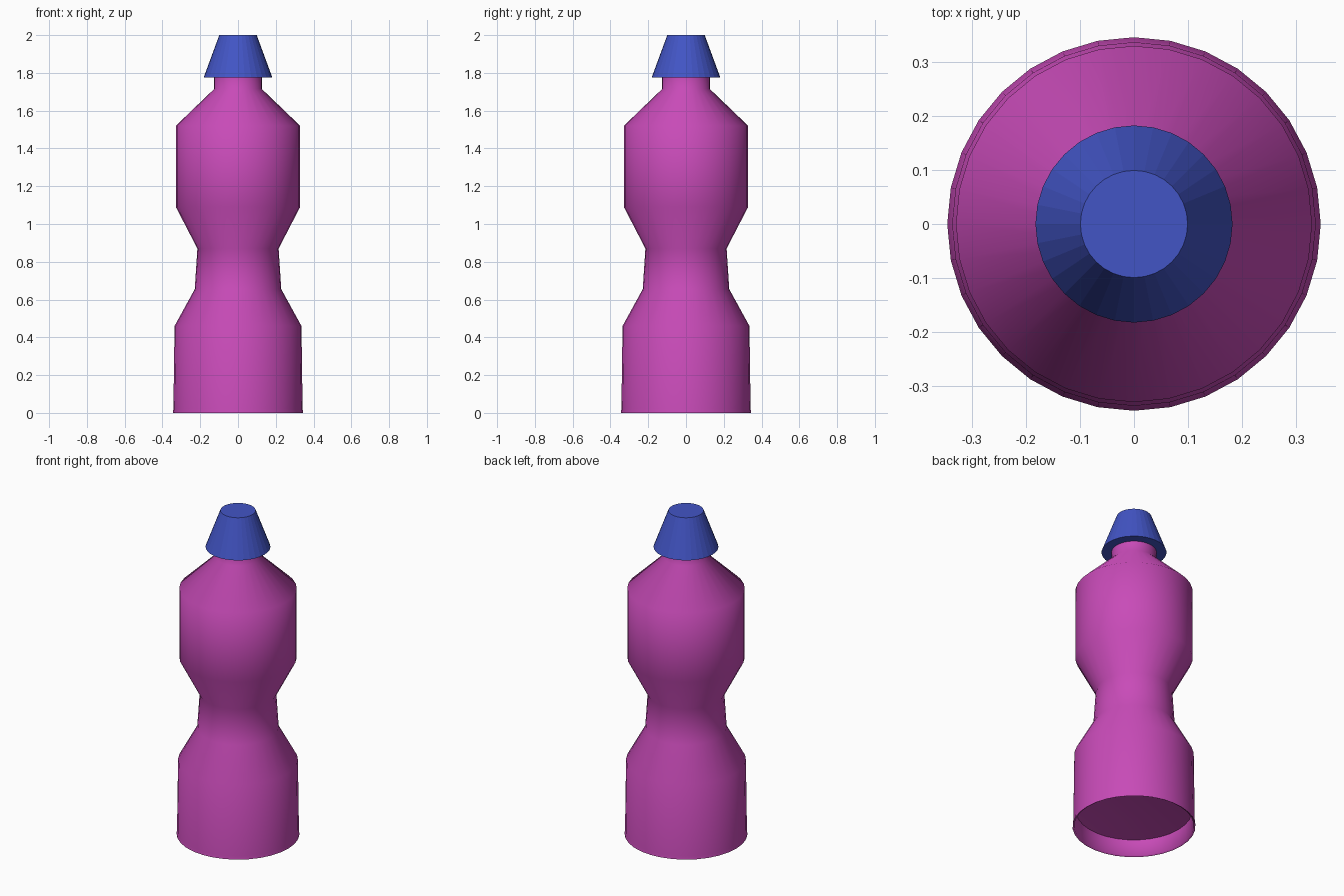
import bpy, bmesh, math

if "Cube" in bpy.data.objects:
    bpy.data.objects.remove(bpy.data.objects["Cube"])

SIDES = 32


def material(name, color):
    m = bpy.data.materials.new(name)
    m.diffuse_color = (*color, 1)
    m.use_nodes = True
    m.node_tree.nodes["Principled BSDF"].inputs["Base Color"].default_value = m.diffuse_color
    return m


def lathe(name, profile, mat, angle):
    """Spin an (r, z) profile about z; both ends are capped with a face."""
    bm = bmesh.new()
    rings = []
    for r, z in profile:
        rings.append([bm.verts.new((r * math.sin(2 * math.pi * i / SIDES),
                                    -r * math.cos(2 * math.pi * i / SIDES), z))
                      for i in range(SIDES)])
    for a, b in zip(rings, rings[1:]):
        for i in range(SIDES):
            j = (i + 1) % SIDES
            bm.faces.new((a[i], a[j], b[j], b[i]))
    bm.faces.new(rings[0][::-1])
    bm.faces.new(rings[-1])
    bmesh.ops.recalc_face_normals(bm, faces=bm.faces)
    me = bpy.data.meshes.new(name)
    bm.to_mesh(me)
    bm.free()
    ob = bpy.data.objects.new(name, me)
    bpy.context.collection.objects.link(ob)
    me.materials.append(mat)
    if angle:
        bpy.ops.object.select_all(action='DESELECT')
        ob.select_set(True)
        bpy.context.view_layer.objects.active = ob
        bpy.ops.object.shade_smooth_by_angle(angle=math.radians(angle))
    return ob


pink = material("pink_plastic", (0.58, 0.07, 0.48))
blue = material("blue_plastic", (0.055, 0.09, 0.56))

# bottle body: recessed base, waisted grip, shoulder and neck
lathe("bottle_body", [
    (0.15, 0.12), (0.325, 0.10), (0.335, 0.005), (0.345, 0.0), (0.342, 0.02),
    (0.336, 0.46), (0.229, 0.655), (0.215, 0.87), (0.329, 1.09),
    (0.329, 1.52), (0.126, 1.715), (0.126, 1.79)], pink, 60)

# tapered cap
lathe("cap", [(0.182, 1.775), (0.099, 2.0)], blue, 0)
